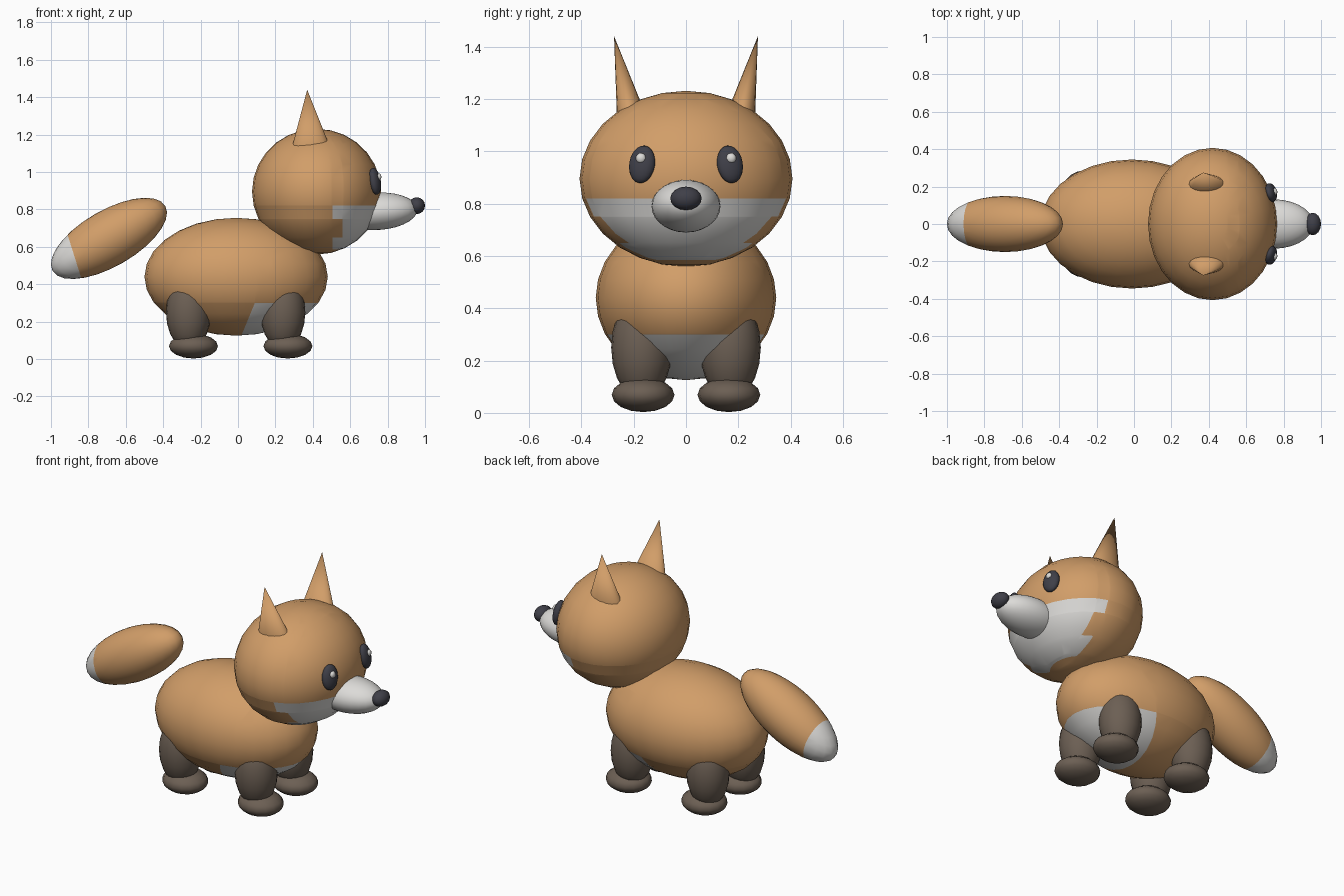
import bpy, bmesh
from math import radians
from mathutils import Matrix, Vector, Euler

cube = bpy.data.objects.get("Cube")
if cube:
    bpy.data.objects.remove(cube, do_unlink=True)


def material(name, rgb):
    mat = bpy.data.materials.new(name)
    mat.use_nodes = True
    mat.diffuse_color = (*rgb, 1)
    bsdf = next(n for n in mat.node_tree.nodes if n.type == 'BSDF_PRINCIPLED')
    bsdf.inputs["Base Color"].default_value = (*rgb, 1)
    bsdf.inputs["Roughness"].default_value = 0.8
    return mat


FUR = material("orange_fur", (0.64, 0.34, 0.14))
WHITE = material("white_fur", (0.72, 0.71, 0.69))
BROWN = material("dark_brown", (0.15, 0.115, 0.088))
BLACK = material("blue_black", (0.05, 0.05, 0.065))


def finish(bm, name, mats):
    mesh = bpy.data.meshes.new(name)
    bm.to_mesh(mesh)
    bm.free()
    for mat in mats:
        mesh.materials.append(mat)
    obj = bpy.data.objects.new(name, mesh)
    bpy.context.collection.objects.link(obj)
    bpy.ops.object.select_all(action='DESELECT')
    obj.select_set(True)
    bpy.context.view_layer.objects.active = obj
    bpy.ops.object.shade_smooth_by_angle(angle=radians(60))
    return obj


def ellipsoid(name, centre, radii, mats, rot=(0, 0, 0), segs=28, cuts=(), rule=None):
    """Scaled ball; cuts are (point, normal) planes, rule picks the second colour."""
    bm = bmesh.new()
    bmesh.ops.create_uvsphere(bm, u_segments=segs, v_segments=segs // 2, radius=1)
    turn = Euler([radians(a) for a in rot])
    bm.transform(Matrix.LocRotScale(Vector(centre), turn, Vector(radii)))
    for point, normal in cuts:
        bmesh.ops.bisect_plane(bm, geom=bm.verts[:] + bm.edges[:] + bm.faces[:],
                               dist=1e-5, plane_co=point, plane_no=normal)
    if rule:
        for face in bm.faces:
            face.material_index = int(rule(face.calc_center_median()))
    return finish(bm, name, mats)


# Body with a white chest and belly patch
chest_point, chest_normal = Vector((0.055, 0, 0.215)), Vector((0.92, 0, -0.38))
ellipsoid("body", (-0.01, 0, 0.44), (0.49, 0.345, 0.315), [FUR, WHITE],
          cuts=[((0, 0, 0.3), (0, 0, 1)), (chest_point, chest_normal)],
          rule=lambda c: c.z < 0.3 and (c - chest_point).dot(chest_normal) > 0)


# Head with a stepped white cheek patch
def cheek(c):
    edge = 0.505 if c.z > 0.75 or c.z < 0.65 else 0.56
    return 0.585 < c.z < 0.82 and c.x > edge


head_cuts = [((0, 0, z), (0, 0, 1)) for z in (0.585, 0.65, 0.75, 0.82)]
head_cuts += [((x, 0, 0), (1, 0, 0)) for x in (0.505, 0.56)]
ellipsoid("head", (0.42, 0, 0.895), (0.345, 0.407, 0.336), [FUR, WHITE],
          cuts=head_cuts, rule=cheek)

# Muzzle and nose
ellipsoid("muzzle", (0.745, 0, 0.79), (0.215, 0.132, 0.1), [WHITE], rot=(0, -3, 0))
ellipsoid("nose", (0.956, 0, 0.82), (0.044, 0.06, 0.045), [BLACK], segs=16)

# Raised tail with a white tip
tip_point, tip_normal = Vector((-0.875, 0, 0.55)), Vector((0.95, 0, 0.3))
ellipsoid("tail", (-0.69, 0, 0.645), (0.348, 0.15, 0.15), [FUR, WHITE],
          rot=(0, -30, 0), cuts=[(tip_point, tip_normal)],
          rule=lambda c: (c - tip_point).dot(tip_normal) < 0)


# Ears: pointed oval cones leaning outwards
def ear(name, side):
    base = Vector((0.393, side * 0.2, 1.1))
    bm = bmesh.new()
    bmesh.ops.create_cone(bm, cap_ends=True, segments=16, radius1=1, radius2=0,
                          depth=1, matrix=Matrix.Translation((0, 0, 0.5)))
    for v in bm.verts:
        lean = Vector((-0.023, side * 0.075, 0.34)) * v.co.z
        v.co = base + lean + Vector((v.co.x * 0.113, v.co.y * 0.063, 0))
    finish(bm, name, [FUR])


for side, label in ((1, "left"), (-1, "right")):
    ear(f"{label}_ear", side)
    # Eyes and highlights
    ellipsoid(f"{label}_eye", (0.732, side * 0.168, 0.95), (0.03, 0.051, 0.073),
              [BLACK], rot=(side * 6, -10, side * 16), segs=20)
    ellipsoid(f"{label}_eye_highlight", (0.752, side * 0.172, 0.973),
              (0.015, 0.02, 0.02), [WHITE], segs=12)
    # Legs and paws
    for end, x in (("front", 0.24), ("back", -0.265)):
        ellipsoid(f"{end}_{label}_leg", (x, side * 0.169, 0.25),
                  (0.12, 0.117, 0.2), [BROWN], segs=20)
        ellipsoid(f"{end}_{label}_paw", (x + 0.027, side * 0.164, 0.069),
                  (0.131, 0.12, 0.066), [BROWN], segs=16)
